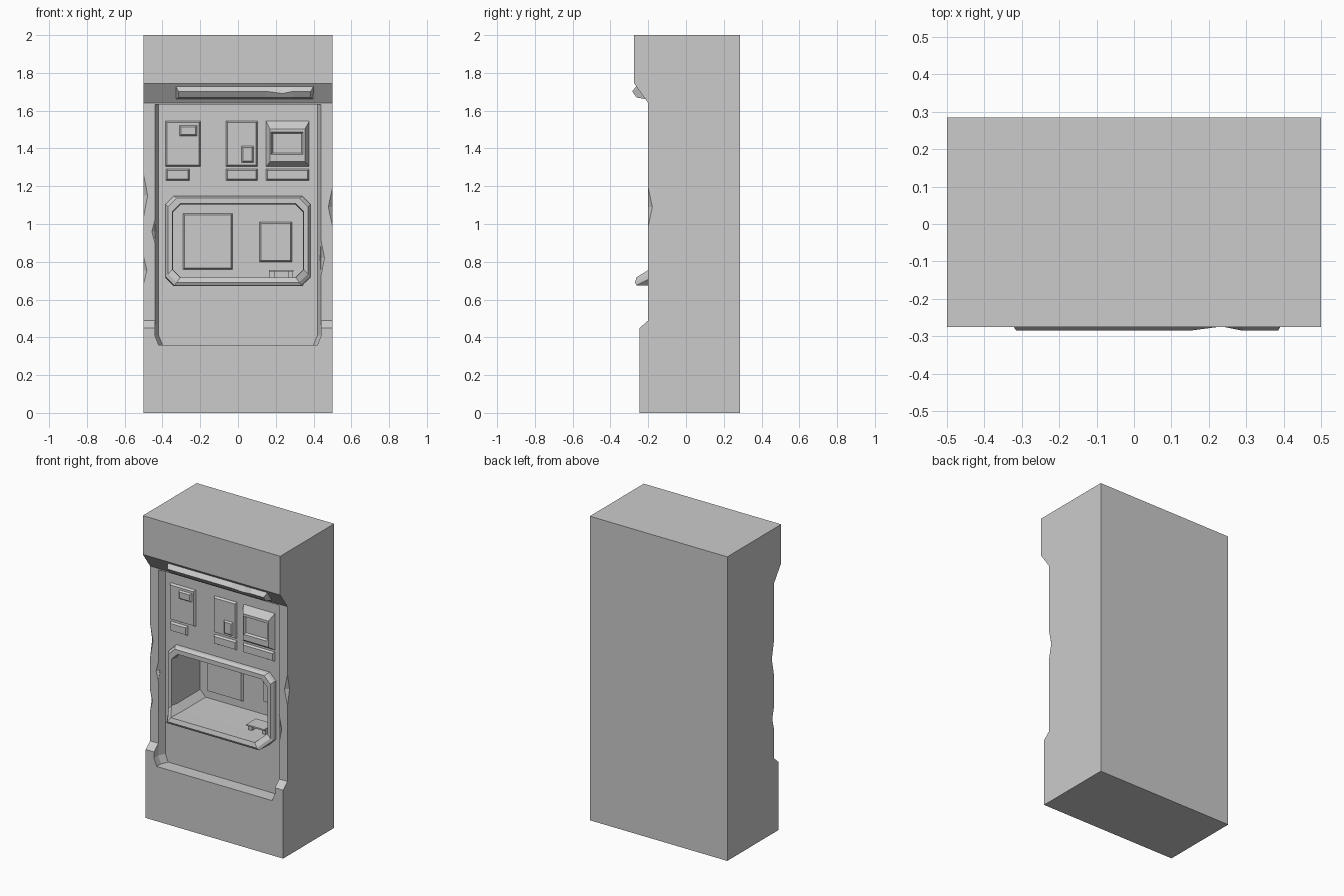
import bpy, bmesh

if "Cube" in bpy.data.objects:
    bpy.data.objects.remove(bpy.data.objects["Cube"])

PANEL = -0.155   # y of the recessed control panel
BACK = 0.10      # y of the alcove's rear wall


def loft(name, rings, cap=True, loop=False):
    """Skin equal-sized rings of points into one flat-shaded object."""
    bm = bmesh.new()
    vs = [[bm.verts.new(p) for p in r] for r in rings]
    n = len(vs[0])
    pairs = list(zip(vs, vs[1:])) + ([(vs[-1], vs[0])] if loop else [])
    for a, b in pairs:
        for i in range(n):
            j = (i + 1) % n
            bm.faces.new((a[i], a[j], b[j], b[i]))
    if cap and not loop:
        bm.faces.new(vs[0])
        bm.faces.new(vs[-1])
    bmesh.ops.recalc_face_normals(bm, faces=bm.faces)
    me = bpy.data.meshes.new(name)
    bm.to_mesh(me)
    bm.free()
    ob = bpy.data.objects.new(name, me)
    bpy.context.collection.objects.link(ob)
    return ob


def rect(x0, x1, z0, z1, y, d=0.0):
    return [(x0 + d, y, z0 + d), (x1 - d, y, z0 + d), (x1 - d, y, z1 - d), (x0 + d, y, z1 - d)]


def octagon(hx, z0, z1, c, y, lip=None):
    """Chamfered rectangle; the two bottom points may jut out to y = lip."""
    b = y if lip is None else lip
    return [(-hx + c, b, z0), (hx - c, b, z0), (hx, y, z0 + c), (hx, y, z1 - c),
            (hx - c, y, z1), (-hx + c, y, z1), (-hx, y, z1 - c), (-hx, y, z0 + c)]


def plate(name, x0, x1, z0, z1, y, h=0.014, d=0.008):
    return loft(name, [rect(x0, x1, z0, z1, y + 0.005), rect(x0, x1, z0, z1, y),
                       rect(x0, x1, z0, z1, y - h, d)])


def cut(target, cutter):
    m = target.modifiers.new("cut", 'BOOLEAN')
    m.operation, m.solver, m.object = 'DIFFERENCE', 'EXACT', cutter
    bpy.context.view_layer.objects.active = target
    bpy.ops.object.modifier_apply(modifier=m.name)
    bpy.data.objects.remove(cutter)


# Cabinet: side profile extruded across the width
profile = [(0.285, 0), (0.285, 2), (-0.275, 2), (-0.275, 1.745), (-0.2, 1.64),
           (-0.2, 0.49), (-0.245, 0.45), (-0.245, 0)]
cabinet = loft("cabinet", [[(x, y, z) for y, z in profile] for x in (-0.5, 0.5)])


# Recess for the control panel, with chamfered lower corners
def recess(hx, y):
    return [(-hx + 0.02, y, 0.36), (hx - 0.02, y, 0.36), (hx, y, 0.41),
            (hx, y, 1.632), (-hx, y, 1.632), (-hx, y, 0.41)]


cut(cabinet, loft("recess_cutter", [recess(0.42, PANEL), recess(0.44, -0.2), recess(0.44, -0.4)]))

# Dispensing alcove
cut(cabinet, loft("alcove_cutter", [octagon(0.345, 0.715, 1.105, 0.04, y) for y in (BACK, -0.3)]))

# Chips knocked out of the post edges
for x, z, a, h in [(-0.5, 1.15, 0.022, 0.11), (-0.5, 0.755, 0.018, 0.07), (0.5, 1.09, 0.022, 0.10),
                   (-0.44, 0.96, 0.016, 0.06), (0.44, 0.82, 0.018, 0.09)]:
    mid = [(x - a, -0.2, z), (x, -0.2 - a, z), (x + a, -0.2, z), (x, -0.2 + a, z)]
    tips = [[(x + (p[0] - x) * 0.02, -0.2 + (p[1] + 0.2) * 0.02, z + s * h) for p in mid] for s in (-1, 1)]
    cut(cabinet, loft("chip_cutter", [tips[0], mid, tips[1]]))

# Alcove rim with jutting tray lip
loft("alcove_rim", [octagon(0.385, 0.672, 1.15, 0.045, PANEL + 0.005),
                    octagon(0.382, 0.675, 1.147, 0.045, -0.175, -0.262),
                    octagon(0.37, 0.69, 1.137, 0.045, -0.193, -0.27),
                    octagon(0.348, 0.718, 1.108, 0.042, -0.193, -0.262),
                    octagon(0.343, 0.717, 1.103, 0.04, PANEL + 0.005)], loop=True)

# Rear wall panels inside the alcove
plate("alcove_panel_large", -0.29, -0.03, 0.76, 1.055, BACK)
plate("alcove_panel_small", 0.115, 0.285, 0.80, 1.01, BACK)

# Small stand on the alcove floor
loft("stand_top", [rect(0.165, 0.295, 0.748, 0.757, y) for y in (-0.15, -0.05)])
for i, x in enumerate((0.18, 0.28)):
    loft(f"stand_foot_{i}", [rect(x - 0.012, x + 0.012, 0.714, 0.749, y) for y in (-0.13, -0.07)])

# Control panel plates and label strips
plate("left_plate", -0.385, -0.198, 1.305, 1.545, PANEL)
plate("left_window", -0.31, -0.218, 1.465, 1.522, PANEL - 0.014, 0.01)
plate("middle_plate", -0.063, 0.103, 1.305, 1.545, PANEL)
plate("middle_slot", 0.018, 0.083, 1.325, 1.412, PANEL - 0.014, 0.01)
for name, x0, x1 in [("left", -0.382, -0.256), ("middle", -0.063, 0.103), ("right", 0.148, 0.377)]:
    plate(name + "_strip", x0, x1, 1.23, 1.292, PANEL)

# Screen housing with sunken display
loft("screen_housing", [rect(0.148, 0.377, 1.305, 1.545, PANEL + 0.005),
                        rect(0.148, 0.377, 1.305, 1.545, PANEL),
                        rect(0.17, 0.355, 1.33, 1.503, -0.192),
                        rect(0.176, 0.345, 1.368, 1.486, -0.192),
                        rect(0.184, 0.337, 1.376, 1.478, -0.178)])

# Lamp bar under the hood, dented near its right end
stations = [(-0.33, -0.315, 0), (0.15, 0.15, 0), (0.235, 0.235, 0.011), (0.29, 0.29, 0), (0.40, 0.385, 0)]
loft("lamp_bar", [[(xb, -0.262, 1.731), (xb, -0.208, 1.66), (xo, -0.262, 1.67),
                   (xo, -0.285 + d, 1.702 - d)] for xb, xo, d in stations])
